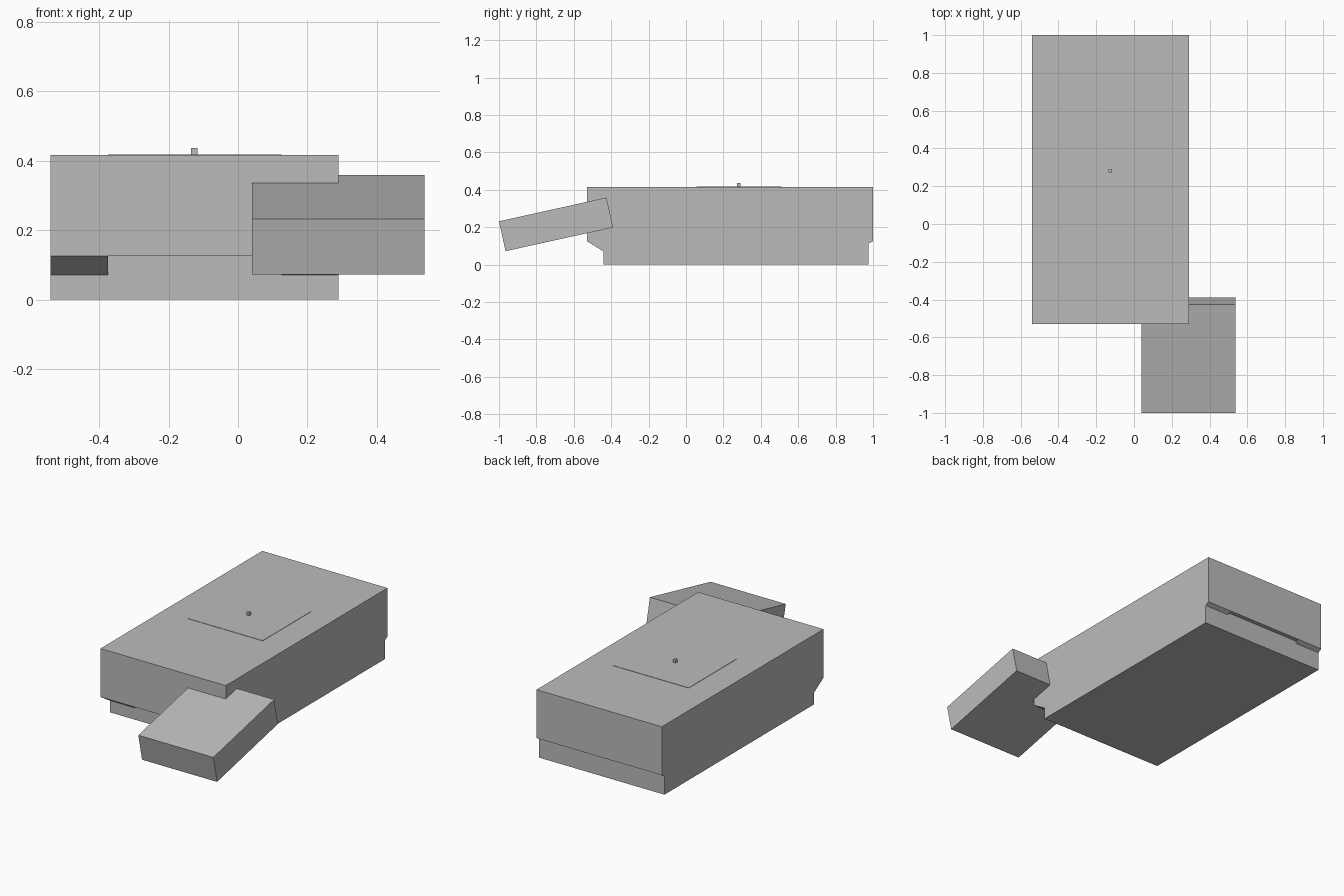
import bpy
import bmesh

if "Cube" in bpy.data.objects:
    bpy.data.objects.remove(bpy.data.objects["Cube"], do_unlink=True)

grey = bpy.data.materials.new("plain grey")
grey.use_nodes = True
colour = (0.5, 0.5, 0.5, 1)
grey.diffuse_color = colour
grey.node_tree.nodes["Principled BSDF"].inputs["Base Color"].default_value = colour


def extrude_profile(name, profile, x0, x1):
    """Sweep a closed (y, z) profile from x0 to x1."""
    bm = bmesh.new()
    face = bm.faces.new([bm.verts.new((x0, y, z)) for y, z in profile])
    swept = bmesh.ops.extrude_face_region(bm, geom=[face])["geom"]
    moved = [v for v in swept if isinstance(v, bmesh.types.BMVert)]
    bmesh.ops.translate(bm, verts=moved, vec=(x1 - x0, 0, 0))
    bmesh.ops.recalc_face_normals(bm, faces=bm.faces)
    mesh = bpy.data.meshes.new(name)
    bm.to_mesh(mesh)
    bm.free()
    mesh.materials.append(grey)
    obj = bpy.data.objects.new(name, mesh)
    bpy.context.collection.objects.link(obj)
    return obj


def box(name, x0, x1, y0, y1, z0, z1):
    return extrude_profile(name, [(y0, z0), (y1, z0), (y1, z1), (y0, z1)], x0, x1)


LEFT, RIGHT, FRONT, BACK = 0.29, -0.54, -0.53, 1.0
STEP, TOP = 0.126, 0.416
BASE_FRONT, BASE_BACK = -0.44, 0.975
BRACKET = 0.165

# Main block with a recessed base under its overhanging ends
extrude_profile("main_block", [
    (BASE_FRONT, 0), (BASE_BACK, 0), (BASE_BACK, STEP), (BACK, STEP),
    (BACK, TOP), (FRONT, TOP), (FRONT, STEP), (BASE_FRONT, STEP)], RIGHT, LEFT)

# Sloping corner brackets below the overhangs
for side, x0 in (("right", RIGHT), ("left", LEFT - BRACKET)):
    extrude_profile(f"front_{side}_bracket", [
        (FRONT, STEP), (BASE_FRONT, 0.07), (BASE_FRONT, STEP)], x0, x0 + BRACKET)
    extrude_profile(f"back_{side}_bracket", [
        (BACK, STEP), (BASE_BACK, STEP), (BASE_BACK, 0.112)], x0, x0 + BRACKET)

# Thin raised panel and its little knob
box("top_panel", -0.375, 0.125, 0.055, 0.51, TOP, TOP + 0.002)
box("top_knob", -0.135, -0.117, 0.273, 0.291, TOP, 0.436)

# Tilted block leaning out of the front corner
extrude_profile("tilted_block", [
    (-1.0, 0.232), (-0.965, 0.072), (-0.39, 0.199), (-0.425, 0.359)], 0.04, 0.537)
